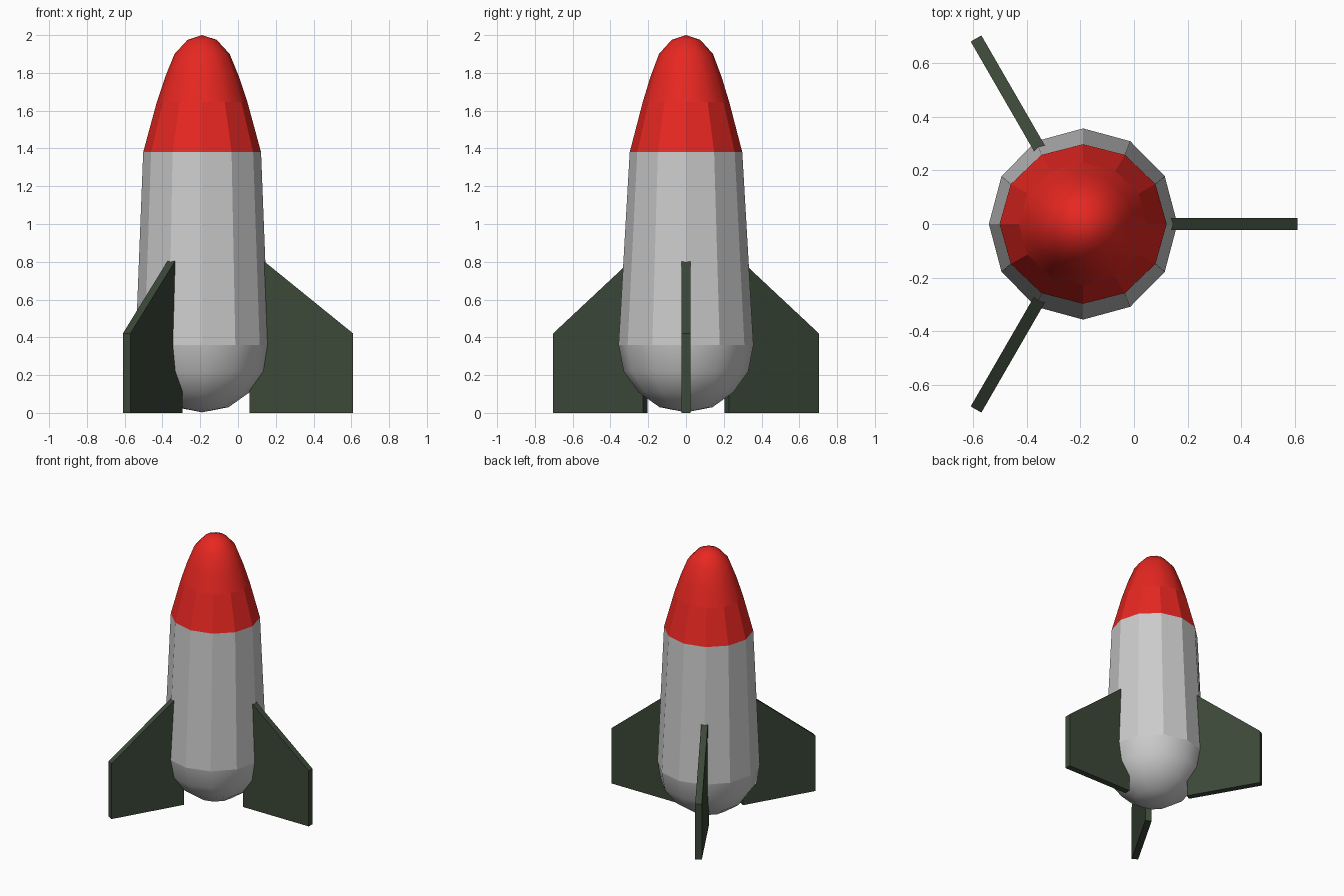
import bpy, bmesh
from math import cos, sin, pi
from mathutils import Matrix

if "Cube" in bpy.data.objects:
    bpy.data.objects.remove(bpy.data.objects["Cube"])

CX = -0.19      # rocket axis
SIDES = 12


def material(name, rgb):
    m = bpy.data.materials.new(name)
    m.diffuse_color = (*rgb, 1)
    m.use_nodes = True
    m.node_tree.nodes["Principled BSDF"].inputs["Base Color"].default_value = m.diffuse_color
    return m


def finish(bm, name, mat=None):
    bmesh.ops.recalc_face_normals(bm, faces=bm.faces)
    me = bpy.data.meshes.new(name)
    bm.to_mesh(me)
    bm.free()
    ob = bpy.data.objects.new(name, me)
    bpy.context.collection.objects.link(ob)
    if mat:
        me.materials.append(mat)
    return ob


def loft(name, rings, flat, mat=None):
    """Skin 12-sided rings (rx, ry, z); zero radius is a pole, band `flat` stays faceted."""
    bm = bmesh.new()
    loops = []
    for rx, ry, z in rings:
        n = SIDES if rx else 1
        loops.append([bm.verts.new((CX + rx * cos(2 * pi * i / SIDES),
                                    ry * sin(2 * pi * i / SIDES), z)) for i in range(n)])
    for band, (a, b) in enumerate(zip(loops, loops[1:])):
        for i in range(SIDES):
            j = (i + 1) % SIDES
            quad = [a[i % len(a)], a[j % len(a)], b[j % len(b)], b[i % len(b)]]
            face = bm.faces.new(list(dict.fromkeys(quad)))
            face.smooth = band != flat
    return finish(bm, name, mat)


red = material("red", (0.8, 0.02, 0.015))
green = material("dark_green", (0.045, 0.065, 0.04))

# Hull: rounded base and tapering faceted barrel
loft("hull", [(0, 0, 0.003), (0.14, 0.14, 0.03), (0.25, 0.25, 0.108), (0.33, 0.33, 0.22),
              (0.352, 0.357, 0.36), (0.312, 0.298, 1.38)], flat=4)

# Nose cone: faceted collar and smooth rounded tip
loft("nose_cone", [(0.312, 0.298, 1.38), (0.24, 0.229, 1.645), (0.195, 0.188, 1.78),
                   (0.146, 0.143, 1.9), (0.077, 0.076, 1.975), (0, 0, 2.0)], flat=0, mat=red)

# Three fins around the axis
FIN = [(0.25, 0), (0.80, 0), (0.80, 0.42), (0.325, 0.805), (0.25, 0.805)]
THICK = 0.046
for k in range(3):
    bm = bmesh.new()
    face = bm.faces.new([bm.verts.new((r, -THICK / 2, z)) for r, z in FIN])
    ext = bmesh.ops.extrude_face_region(bm, geom=[face])
    bmesh.ops.translate(bm, vec=(0, THICK, 0),
                        verts=[g for g in ext["geom"] if isinstance(g, bmesh.types.BMVert)])
    bm.transform(Matrix.Translation((CX, 0, 0)) @ Matrix.Rotation(2 * pi * k / 3, 4, 'Z'))
    finish(bm, f"fin_{k + 1}", green)
